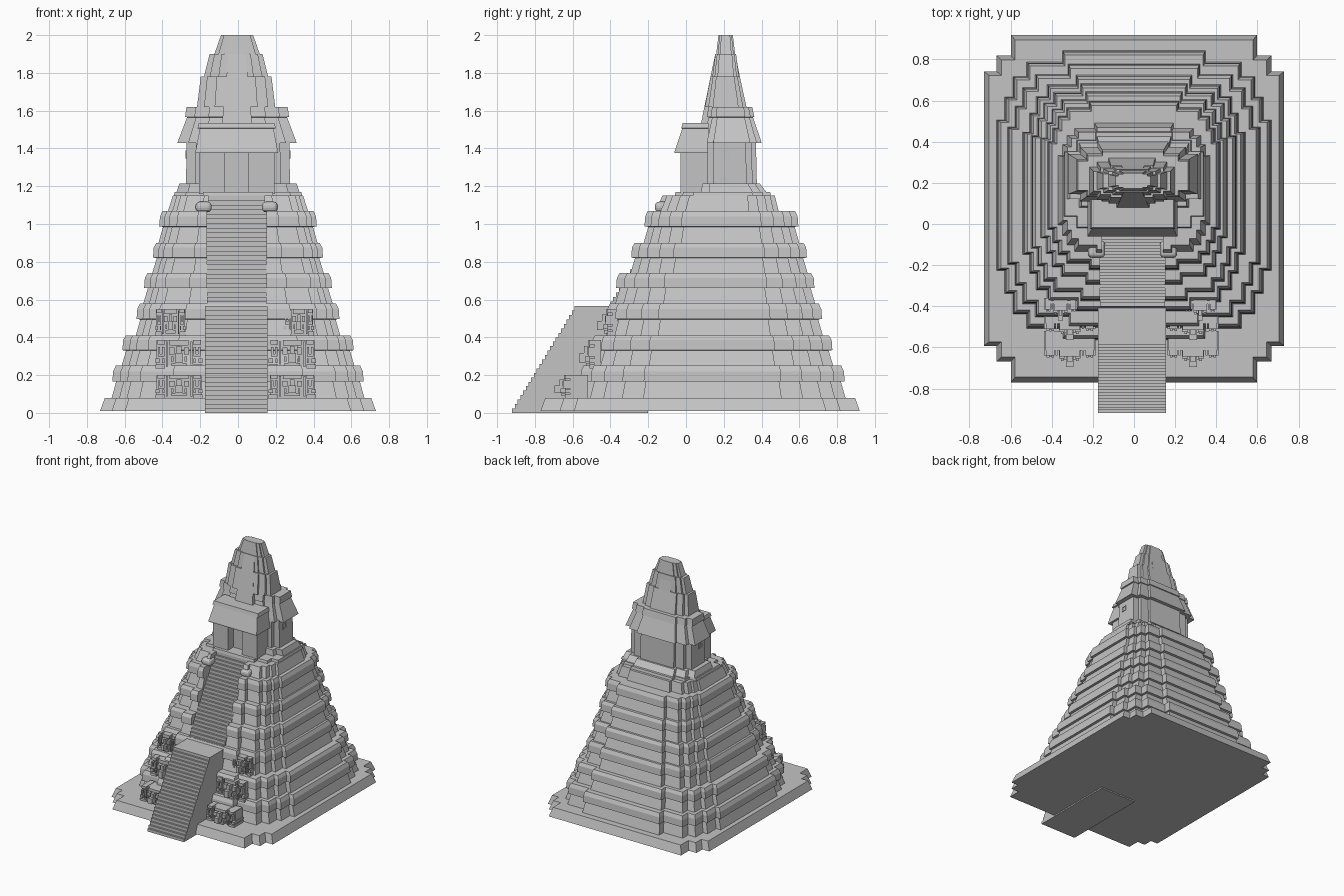
import bpy, bmesh

if "Cube" in bpy.data.objects:
    bpy.data.objects.remove(bpy.data.objects["Cube"])

stone = bpy.data.materials.new("grey_stone")
stone.diffuse_color = (0.55, 0.55, 0.55, 1)
stone.use_nodes = True
stone.node_tree.nodes["Principled BSDF"].inputs["Base Color"].default_value = stone.diffuse_color

# Corner steps of the plan, as fractions of half width and half depth
TIER = [(1, .52), (.94, .52), (.94, .68), (.88, .68), (.88, .82),
        (.78, .82), (.78, .92), (.52, .92), (.52, 1)]
BASE = [(1, .79), (.915, .79), (.915, .88), (.82, .88), (.82, 1)]
CROSS = [(1, .62), (.82, .62), (.82, .84), (.55, .84), (.55, 1)]
SMALL = [(1, .7), (.9, .7), (.9, 1)]
BOX = [(1, 1)]


def finish(bm, name):
    bmesh.ops.recalc_face_normals(bm, faces=bm.faces)
    me = bpy.data.meshes.new(name)
    bm.to_mesh(me)
    bm.free()
    me.materials.append(stone)
    ob = bpy.data.objects.new(name, me)
    bpy.context.collection.objects.link(ob)
    return ob


def plan(steps, cx, W, front, back, slot=None):
    """Stepped outline; slot = (x0, x1, depth) cut into the front edge."""
    cy, D = (front + back) / 2, (back - front) / 2
    q = [(a * W, b * D) for a, b in steps]
    pts = q + [(-x, y) for x, y in q[::-1]] + [(-x, -y) for x, y in q]
    pts = [(cx + x, cy + y) for x, y in pts]
    if slot:
        x0, x1, d = slot
        pts += [(x0, front), (x0, front + d), (x1, front + d), (x1, front)]
    return pts + [(cx + x, cy - y) for x, y in q[::-1]]


def loft(name, steps, rings, cx=0, slot=None):
    """rings: (z, half width, front y, back y) from bottom to top."""
    bm = bmesh.new()
    loops = [[bm.verts.new((x, y, z)) for x, y in plan(steps, cx, W, f, b, slot)]
             for z, W, f, b in rings]
    n = len(loops[0])
    for lo, hi in zip(loops, loops[1:]):
        for i in range(n):
            j = (i + 1) % n
            bm.faces.new((lo[i], lo[j], hi[j], hi[i]))
    bm.faces.new(loops[0][::-1])
    bm.faces.new(loops[-1])
    return finish(bm, name)


def stair(name, x0, x1, y0, z0, y1, z1, n, tail):
    """Stepped side profile extruded in x; tail closes the profile."""
    prof = []
    for i in range(n):
        y = y0 + (y1 - y0) * i / n
        prof += [(y, z0 + (z1 - z0) * i / n), (y, z0 + (z1 - z0) * (i + 1) / n)]
    prof += tail
    bm = bmesh.new()
    f = bm.faces.new([bm.verts.new((x0, y, z)) for y, z in prof])
    r = bmesh.ops.extrude_face_region(bm, geom=[f])
    for v in r["geom"]:
        if isinstance(v, bmesh.types.BMVert):
            v.co.x = x1
    return finish(bm, name)


def add_box(bm, x0, x1, y0, y1, z0, z1):
    for v in bmesh.ops.create_cube(bm, size=1)["verts"]:
        v.co = ((x0 + x1) / 2 + v.co.x * (x1 - x0),
                (y0 + y1) / 2 + v.co.y * (y1 - y0),
                (z0 + z1) / 2 + v.co.z * (z1 - z0))


# Base slab
loft("base_slab", BASE, [(.01, .73, -.77, .92), (.08, .705, -.745, .895)])

# Six pyramid tiers: battered wall below, overhanging band above
tiers = [(.08, .25, .665, -.56, .84), (.25, .41, .612, -.50, .775),
         (.41, .58, .537, -.42, .72), (.58, .74, .497, -.37, .68),
         (.74, .90, .45, -.29, .64), (.90, 1.07, .417, -.22, .595)]
for i, (z0, z1, W, f, b) in enumerate(tiers):
    zm = (z0 + z1) / 2
    rings = [(z, W + o, f - o, b + o) for z, o in
             ((z0, .004), (zm, -.02), (zm + .002, 0), (zm + .055, -.004), (z1, -.018))]
    loft(f"tier_{i + 1}", TIER, rings, slot=(-.165, .15, .16) if i > 2 else None)

# Upper platform and temple plinth
loft("upper_platform", TIER, [(1.07, .37, -.16, .49), (1.15, .345, -.125, .47)],
     slot=(-.155, .14, .1))
loft("platform_step", CROSS, [(1.15, .34, -.06, .45), (1.17, .335, -.055, .445)])
loft("temple_plinth", CROSS, [(1.17, .325, .05, .425), (1.215, .31, .06, .39)])

# Stairs in two flights
stair("lower_stair", -.175, .155, -.92, 0, -.575, .565, 24,
      [(-.575, .565), (-.2, .565), (-.2, 0)])
stair("upper_stair", -.165, .15, -.40, .565, -.045, 1.15, 24,
      [(.1, 1.15), (.1, .565)])

# Rounded stones beside the stair head
for side, x in (("left", -.182), ("right", .168)):
    bm = bmesh.new()
    add_box(bm, x - .042, x + .042, -.165, -.08, 1.062, 1.118)
    bmesh.ops.bevel(bm, geom=bm.edges[:], offset=.022, segments=3,
                    profile=.5, affect='EDGES')
    finish(bm, f"{side}_round_stone")

# Porch with a doorway recess and sloping roof
loft("porch_walls", BOX, [(1.16, .2, -.03, .12), (1.385, .2, -.03, .12)],
     cx=-.007, slot=(-.07, .055, .07))
loft("porch_roof", BOX, [(1.375, .218, -.06, .12), (1.385, .218, -.06, .12),
                         (1.505, .195, -.02, .12), (1.507, .207, -.025, .12),
                         (1.535, .2, -.018, .12)], cx=-.007)

# Main temple with stepped corners and sloping roof
loft("temple_walls", CROSS, [(1.215, .275, .09, .375), (1.44, .272, .09, .37)])
loft("temple_roof", CROSS, [(1.43, .315, .085, .4), (1.44, .312, .087, .397),
                            (1.565, .265, .12, .355), (1.567, .275, .11, .362),
                            (1.62, .268, .12, .35)], cx=-.005)
for side, s in (("left", -1), ("right", 1)):
    bm = bmesh.new()
    xs = sorted((s * .27, s * .278))
    for z in (1.348, 1.382):
        add_box(bm, *xs, .185, .23, z, z + .008)
    for y in (.185, .222):
        add_box(bm, *xs, y, y + .008, 1.356, 1.382)
    finish(bm, f"{side}_window_frame")

# Roof comb in three stages with a front and back spine
loft("comb_lower", CROSS, [(1.62, .207, .1, .32), (1.78, .187, .13, .285)], cx=-.01)
loft("comb_middle", CROSS, [(1.78, .17, .14, .28), (1.90, .14, .155, .265)], cx=-.01)
loft("comb_top", CROSS, [(1.90, .12, .16, .26), (2.0, .085, .172, .248)], cx=-.005)
loft("comb_spine", SMALL, [(1.535, .088, .08, .33), (1.78, .062, .13, .285),
                           (1.90, .052, .155, .262)], cx=-.005)


# Carved masks on the three lowest tiers, either side of the stair
def mask(name, cx, half, front, back, z0, h):
    bm = bmesh.new()

    def part(a, b, out, lo, hi, inset=0):
        add_box(bm, cx + a * half, cx + b * half, front - out,
                back, z0 + lo * h, z0 + hi * h)

    part(-.95, .95, -.025, 0, .98)           # backing
    part(-.4, .4, .005, .82, 1)              # headdress
    part(-.15, .15, .055, .2, .55)           # snout
    part(-.1, .1, .03, .55, .8)              # nose bridge
    part(-.32, .32, .02, .08, .2)            # jaw
    for s in (-1, 1):
        for a, b, out, lo, hi in (
                (.2, .42, .015, .5, .74), (.24, .34, .025, .24, .42),
                (.48, .56, .0, .05, .95), (.6, .92, .0, .84, 1),
                (.62, .72, .01, .42, .76), (.8, .9, .01, .42, .76),
                (.62, .9, .005, .42, .52), (.6, 1, .0, 0, .14),
                (.62, .7, .0, .2, .36), (.82, 1, .0, .2, .36)):
            part(*sorted((s * a, s * b)), out, lo, hi)
    finish(bm, name)


for side, s in (("left", -1), ("right", 1)):
    cx = -.312 if s < 0 else .287
    mask(f"{side}_mask_low", cx, .125, -.64, -.52, .08, .12)
    mask(f"{side}_mask_middle", cx, .125, -.51, -.45, .235, .15)
    mask(f"{side}_mask_high", cx - .005 + s * .04, .08, -.415, -.36, .41, .14)
